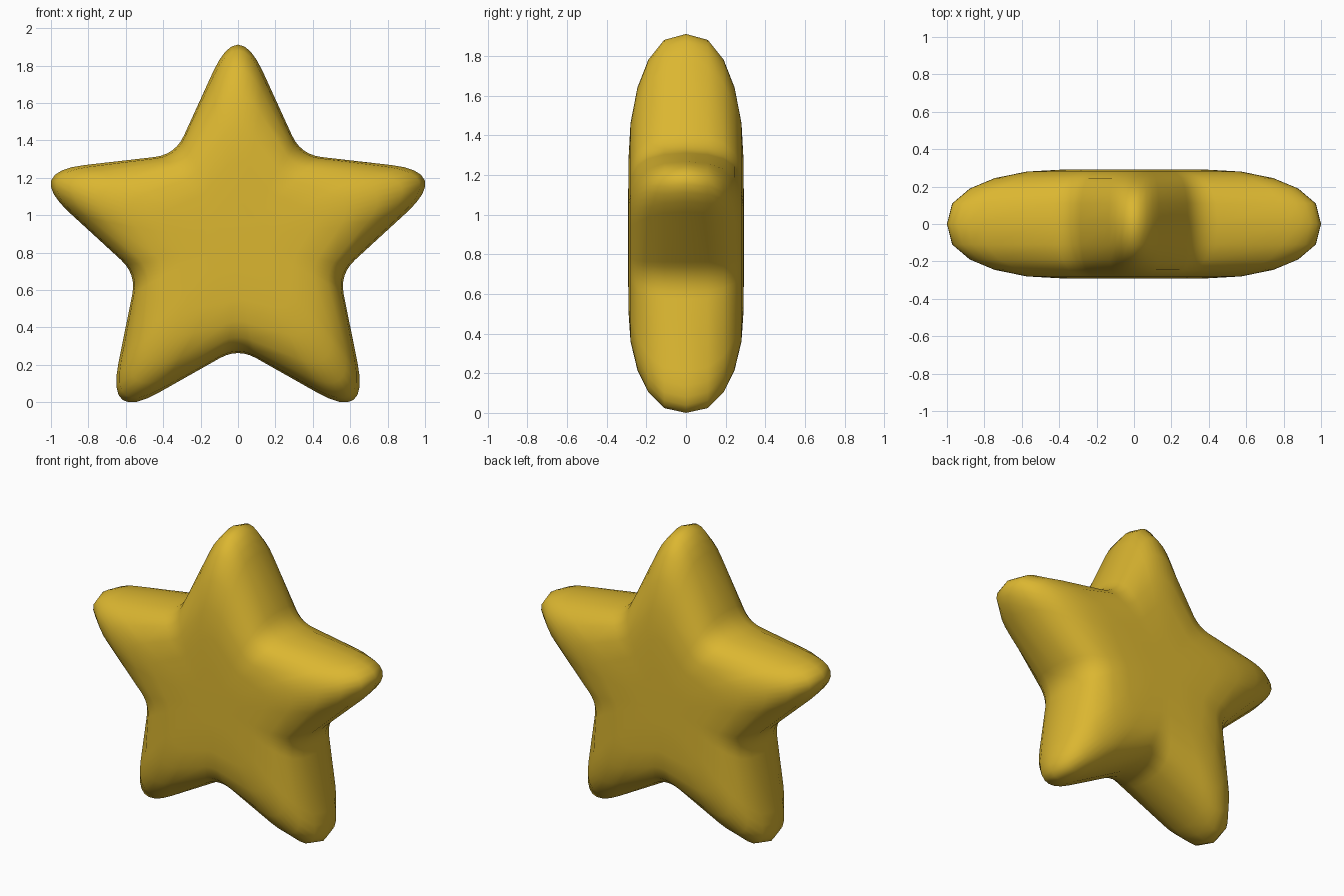
import bpy, bmesh, math
from mathutils import Vector

cube = bpy.data.objects.get("Cube")
if cube:
    bpy.data.objects.remove(cube, do_unlink=True)

# Golden yellow material
gold = bpy.data.materials.new("golden yellow")
gold.use_nodes = True
color = (0.71, 0.47, 0.03, 1)
gold.diffuse_color = color
gold.node_tree.nodes["Principled BSDF"].inputs["Base Color"].default_value = color

ARMS = 5
TIP_ROUND, VALLEY_ROUND = 0.4, 0.14


def star_outline(tip, valley, y):
    """Closed star with rounded tips and valleys, at depth y."""
    # pointed radius that leaves the rounded tip at the wanted distance
    sharp = (tip - TIP_ROUND / 2 * math.cos(math.pi / ARMS) * valley) / (1 - TIP_ROUND / 2)
    corners = []
    for i in range(2 * ARMS):
        a = math.pi * i / ARMS
        r = valley if i % 2 else sharp
        corners.append(Vector((r * math.sin(a), y, r * math.cos(a))))
    points = []
    for i, c in enumerate(corners):
        f, steps = (VALLEY_ROUND, 6) if i % 2 else (TIP_ROUND, 8)
        a = c.lerp(corners[i - 1], f)
        b = c.lerp(corners[(i + 1) % len(corners)], f)
        for s in range(steps + 1):
            t = s / steps
            points.append(a.lerp(c, t).lerp(c.lerp(b, t), t))
    return points


# Half profile: depth, tip radius, valley radius
half = [(0, 1.05, 0.571), (0.11, 1.02, 0.563), (0.19, 0.92, 0.54),
        (0.245, 0.78, 0.50), (0.28, 0.60, 0.42), (0.29, 0.42, 0.31),
        (0.292, 0.2, 0.15)]
layers = [(-y, t, v) for y, t, v in reversed(half[1:])] + half

# Loft the star through its layers
bm = bmesh.new()
rings = [[bm.verts.new(p) for p in star_outline(t, v, y)] for y, t, v in layers]
for lower, upper in zip(rings, rings[1:]):
    for j in range(len(lower)):
        bm.faces.new((lower[j - 1], lower[j], upper[j], upper[j - 1]))
for ring in (rings[0], rings[-1]):
    bm.faces.new(ring)
bmesh.ops.recalc_face_normals(bm, faces=bm.faces)
floor = min(v.co.z for v in bm.verts)
bmesh.ops.translate(bm, verts=bm.verts, vec=(0, 0, -floor))
for face in bm.faces:
    face.smooth = True

mesh = bpy.data.meshes.new("star_body")
bm.to_mesh(mesh)
bm.free()
mesh.materials.append(gold)
star = bpy.data.objects.new("star_body", mesh)
bpy.context.collection.objects.link(star)
